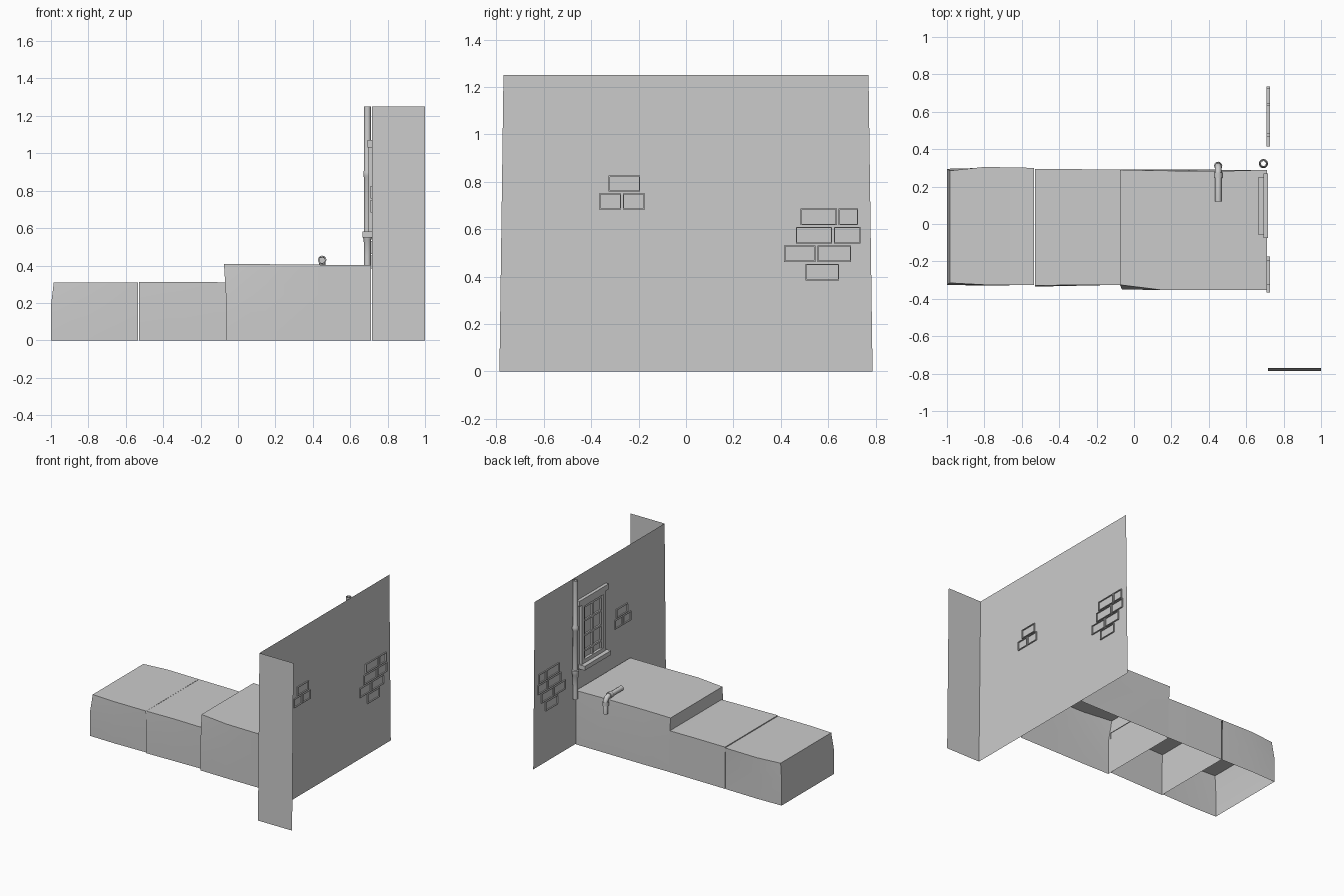
import bpy, bmesh, math
from mathutils import Vector

cube = bpy.data.objects.get("Cube")
if cube:
    bpy.data.objects.remove(cube, do_unlink=True)

grey = bpy.data.materials.new("plaster_grey")
grey.use_nodes = True
grey.diffuse_color = (0.6, 0.6, 0.6, 1)
grey.node_tree.nodes["Principled BSDF"].inputs["Base Color"].default_value = (0.6, 0.6, 0.6, 1)


def finish(name, bm, smooth=False):
    mesh = bpy.data.meshes.new(name)
    bm.normal_update()
    bm.to_mesh(mesh)
    bm.free()
    obj = bpy.data.objects.new(name, mesh)
    bpy.context.collection.objects.link(obj)
    mesh.materials.append(grey)
    if smooth:
        bpy.ops.object.select_all(action='DESELECT')
        obj.select_set(True)
        bpy.context.view_layer.objects.active = obj
        bpy.ops.object.shade_smooth_by_angle(angle=math.radians(35))
    return obj


def add_box(bm, lo, hi):
    lo, hi = Vector(lo), Vector(hi)
    verts = bmesh.ops.create_cube(bm, size=1)["verts"]
    for v in verts:
        v.co = (lo + hi) / 2 + v.co * (hi - lo)


def block(name, sections):
    """Open-bottomed shell: (x_low, x_top, y_right_low, y_right_top, y_left_top, y_left_low, z_top)."""
    bm = bmesh.new()
    rings = []
    for xl, xt, rl, rt, lt, ll, z in sections:
        mid = 0.6 * z
        pts = [(xl, rl, 0), (xl, rl, mid), (xt, rt, z), (xt, lt, z), (xl, ll, mid), (xl, ll, 0)]
        rings.append([bm.verts.new(p) for p in pts])
    for a, b in zip(rings, rings[1:]):
        for i in range(5):
            bm.faces.new((a[i], b[i], b[i + 1], a[i + 1]))
    # outer end towards -x
    r = rings[0]
    bm.faces.new((r[0], r[1], r[4], r[5]))
    bm.faces.new((r[1], r[2], r[3], r[4]))
    return finish(name, bm, True)


def lathe(name, profile, location, axis='Z', sides=12):
    """Tube from (radius, height) pairs."""
    bm = bmesh.new()
    rings = []
    for r, h in profile:
        ring = []
        for i in range(sides):
            t = math.tau * i / sides
            c, s = r * math.cos(t), r * math.sin(t)
            p = Vector((c, s, h)) if axis == 'Z' else Vector((c, h, -s))
            ring.append(bm.verts.new(p + Vector(location)))
        rings.append(ring)
    for a, b in zip(rings, rings[1:]):
        for i in range(sides):
            j = (i + 1) % sides
            bm.faces.new((a[i], a[j], b[j], b[i]))
    return finish(name, bm, True)


# Stepped blocks
block("end_block", [
    (-1.0, -0.985, -0.325, -0.315, 0.285, 0.295, 0.31),
    (-0.8, -0.8, -0.33, -0.325, 0.305, 0.30, 0.31),
    (-0.535, -0.535, -0.325, -0.325, 0.30, 0.295, 0.31)])
block("middle_block", [
    (-0.53, -0.53, -0.335, -0.33, 0.295, 0.295, 0.313),
    (-0.3, -0.3, -0.33, -0.325, 0.293, 0.293, 0.313),
    (-0.065, -0.065, -0.325, -0.325, 0.29, 0.29, 0.31)])
block("tall_block", [
    (-0.065, -0.075, -0.35, -0.325, 0.29, 0.29, 0.408),
    (0.15, 0.15, -0.353, -0.353, 0.285, 0.292, 0.407),
    (0.45, 0.45, -0.353, -0.353, 0.282, 0.29, 0.404),
    (0.71, 0.71, -0.353, -0.353, 0.29, 0.29, 0.404)])

# Back wall with its short return wall
WALL = 0.717
bm = bmesh.new()
path = [(WALL, 1), (WALL, -1), (1.0, -1)]
low = [bm.verts.new((x, s * 0.787, 0)) for x, s in path]
top = [bm.verts.new((x, s * 0.77, 1.25)) for x, s in path]
for i in range(2):
    bm.faces.new((low[i], low[i + 1], top[i + 1], top[i]))
finish("wall", bm)


# Exposed brick outlines, slightly proud of both wall faces
def bricks(name, rows, z0, height):
    bm = bmesh.new()
    t, g, d = 0.005, 0.004, 0.009
    for n, row in enumerate(rows):
        z = z0 + n * height
        for a, b in row:
            a, b, lo, hi = a + g, b - g, z + g, z + height - g
            for y1, y2, z1, z2 in ((a, b, lo, lo + t), (a, b, hi - t, hi),
                                   (a, a + t, lo, hi), (b - t, b, lo, hi)):
                add_box(bm, (WALL - d, y1, z1), (WALL + d, y2, z2))
    finish(name, bm)


bricks("large_brick_patch", [[(0.50, 0.65)], [(0.41, 0.55), (0.55, 0.70)],
                             [(0.46, 0.62), (0.62, 0.74)], [(0.48, 0.64), (0.64, 0.73)]], 0.38, 0.078)
bricks("small_brick_patch", [[(-0.37, -0.27), (-0.27, -0.17)], [(-0.33, -0.19)]], 0.68, 0.075)

# Window: jambs, bars, head and sill
bm = bmesh.new()
for y in (-0.05, 0.205):
    add_box(bm, (0.697, y, 0.58), (WALL, y + 0.035, 1.04))
for z in (0.58, 1.01):
    add_box(bm, (0.697, -0.05, z), (WALL, 0.24, z + 0.03))
finish("window_frame", bm)

bm = bmesh.new()
add_box(bm, (0.706, 0.088, 0.61), (WALL, 0.102, 1.01))
for y in (-0.015, 0.19):
    add_box(bm, (0.706, y, 0.61), (WALL, y + 0.015, 1.01))
for z in (0.66, 0.775, 0.885, 0.99):
    add_box(bm, (0.706, -0.015, z), (WALL, 0.205, z + 0.014))
finish("window_bars", bm)

bm = bmesh.new()
add_box(bm, (0.693, -0.075, 1.03), (WALL, 0.27, 1.07))
finish("window_head", bm)

bm = bmesh.new()
add_box(bm, (0.665, -0.06, 0.55), (WALL, 0.25, 0.582))
finish("window_sill", bm)

# Drainpipe with joints
lathe("drainpipe", [(0.014, 0.36), (0.018, 0.36), (0.018, 0.45), (0.02, 0.54), (0.025, 0.55),
                    (0.025, 0.575), (0.019, 0.58), (0.018, 0.87), (0.022, 0.88), (0.022, 0.9),
                    (0.018, 0.91), (0.018, 1.25), (0.013, 1.25), (0.013, 1.1)], (0.692, 0.323, 0))

# Bent outlet pipe on the tall block
curve = bpy.data.curves.new("outlet_path", 'CURVE')
curve.dimensions = '3D'
curve.bevel_depth = 0.018
curve.bevel_resolution = 2
curve.use_fill_caps = True
spline = curve.splines.new('POLY')
path = [(0.12, 0.428), (0.27, 0.43), (0.295, 0.424), (0.309, 0.405), (0.311, 0.31)]
spline.points.add(len(path) - 1)
for p, (y, z) in zip(spline.points, path):
    p.co = (0.45, y, z, 1)
    p.radius = 1.0
curve.materials.append(grey)
outlet = bpy.data.objects.new("outlet_pipe", curve)
bpy.context.collection.objects.link(outlet)

lathe("outlet_collar", [(0.017, 0), (0.023, 0), (0.023, 0.03), (0.017, 0.03)], (0.45, 0.245, 0.43), 'Y')
lathe("outlet_lower_collar", [(0.017, 0), (0.022, 0), (0.022, 0.03), (0.017, 0.03)], (0.45, 0.311, 0.37))
